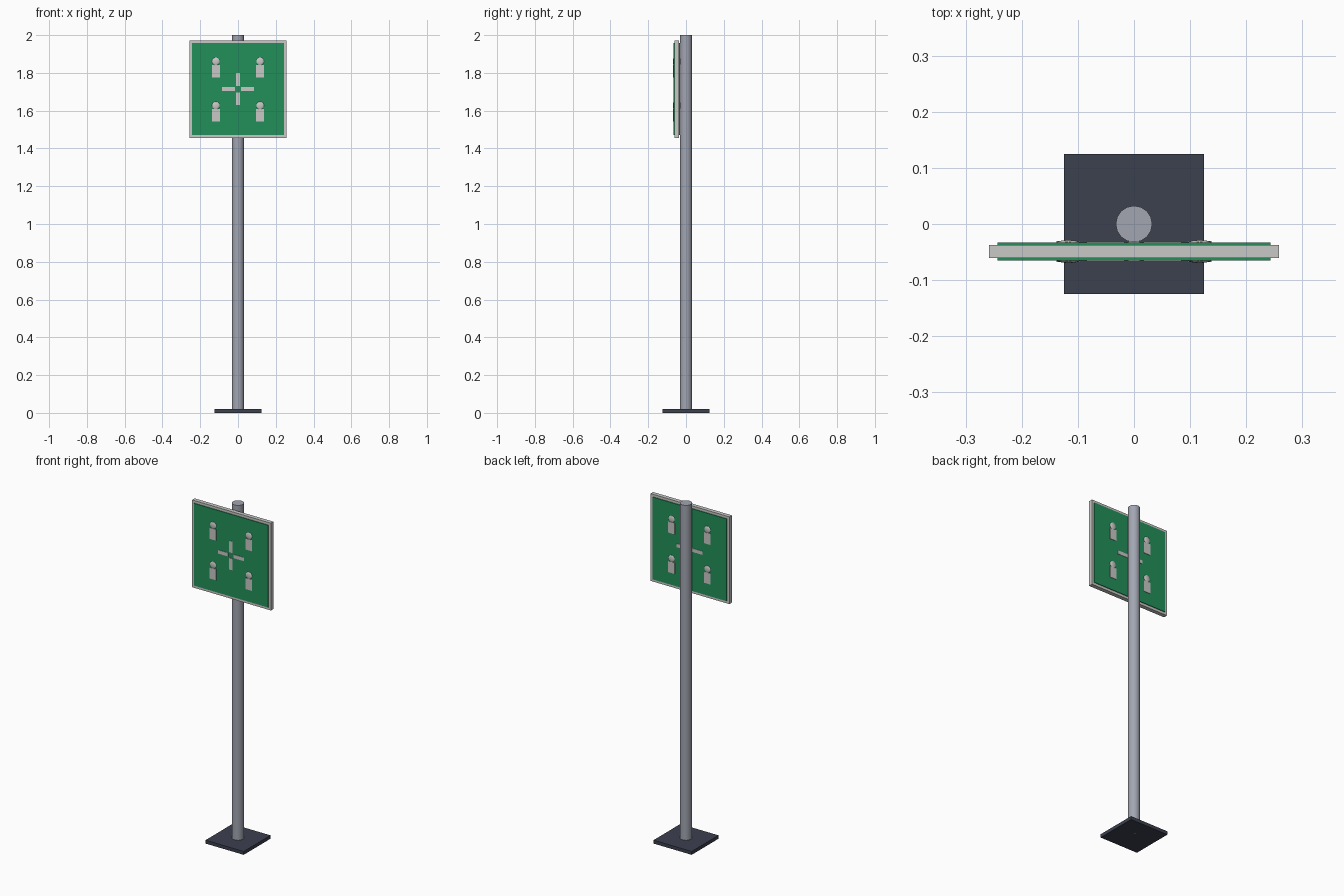
import bpy, math

if "Cube" in bpy.data.objects:
    bpy.data.objects.remove(bpy.data.objects["Cube"])


def material(name, rgb):
    m = bpy.data.materials.new(name)
    m.diffuse_color = (*rgb, 1)
    m.use_nodes = True
    m.node_tree.nodes["Principled BSDF"].inputs["Base Color"].default_value = m.diffuse_color
    return m


STEEL = material("steel grey", (0.36, 0.38, 0.44))
DARK = material("dark slate", (0.045, 0.052, 0.078))
GREEN = material("sign green", (0.016, 0.28, 0.10))
WHITE = material("off white", (0.58, 0.58, 0.57))


def finish(name, mat):
    ob = bpy.context.object
    ob.name = name
    ob.data.materials.append(mat)
    return ob


def box(name, center, size, mat):
    bpy.ops.mesh.primitive_cube_add(size=1, location=center)
    ob = bpy.context.object
    ob.scale = size
    bpy.ops.object.transform_apply(location=False, rotation=False, scale=True)
    return finish(name, mat)


# Base plate and post
box("base_plate", (0, 0, 0.01), (0.25, 0.25, 0.02), DARK)
bpy.ops.mesh.primitive_cylinder_add(vertices=16, radius=0.0325, depth=2, location=(0, 0, 1))
finish("post", STEEL)
bpy.ops.object.shade_smooth_by_angle(angle=math.radians(30))

# Sign board
SIGN_Y, SIGN_Z = -0.049, 1.714
box("sign_frame", (0, SIGN_Y, SIGN_Z), (0.516, 0.024, 0.516), WHITE)

# Green panel and symbols on both faces
for side, label in ((-1, "front"), (1, "back")):
    box(f"{label}_panel", (0, SIGN_Y + side * 0.012, SIGN_Z), (0.486, 0.008, 0.486), GREEN)
    symbol_y = SIGN_Y + side * 0.0155

    # Four bars pointing at the centre
    for dx, dz in ((1, 0), (-1, 0), (0, 1), (0, -1)):
        size = (0.068 if dx else 0.021, 0.005, 0.068 if dz else 0.021)
        box(f"{label}_bar", (dx * 0.051, symbol_y, SIGN_Z + dz * 0.051), size, WHITE)

    # Four people: block body and flattened round head
    for sx in (-1, 1):
        for sz in (-1, 1):
            x, z = sx * 0.117, SIGN_Z + sz * 0.117
            box(f"{label}_person_body", (x, symbol_y, z - 0.022), (0.042, 0.006, 0.066), WHITE)
            bpy.ops.mesh.primitive_uv_sphere_add(segments=12, ring_count=8, radius=0.021,
                                                 location=(x, symbol_y, z + 0.030))
            bpy.context.object.scale.y = 0.24
            bpy.ops.object.transform_apply(location=False, rotation=False, scale=True)
            finish(f"{label}_person_head", WHITE)
            bpy.ops.object.shade_smooth_by_angle(angle=math.radians(30))
